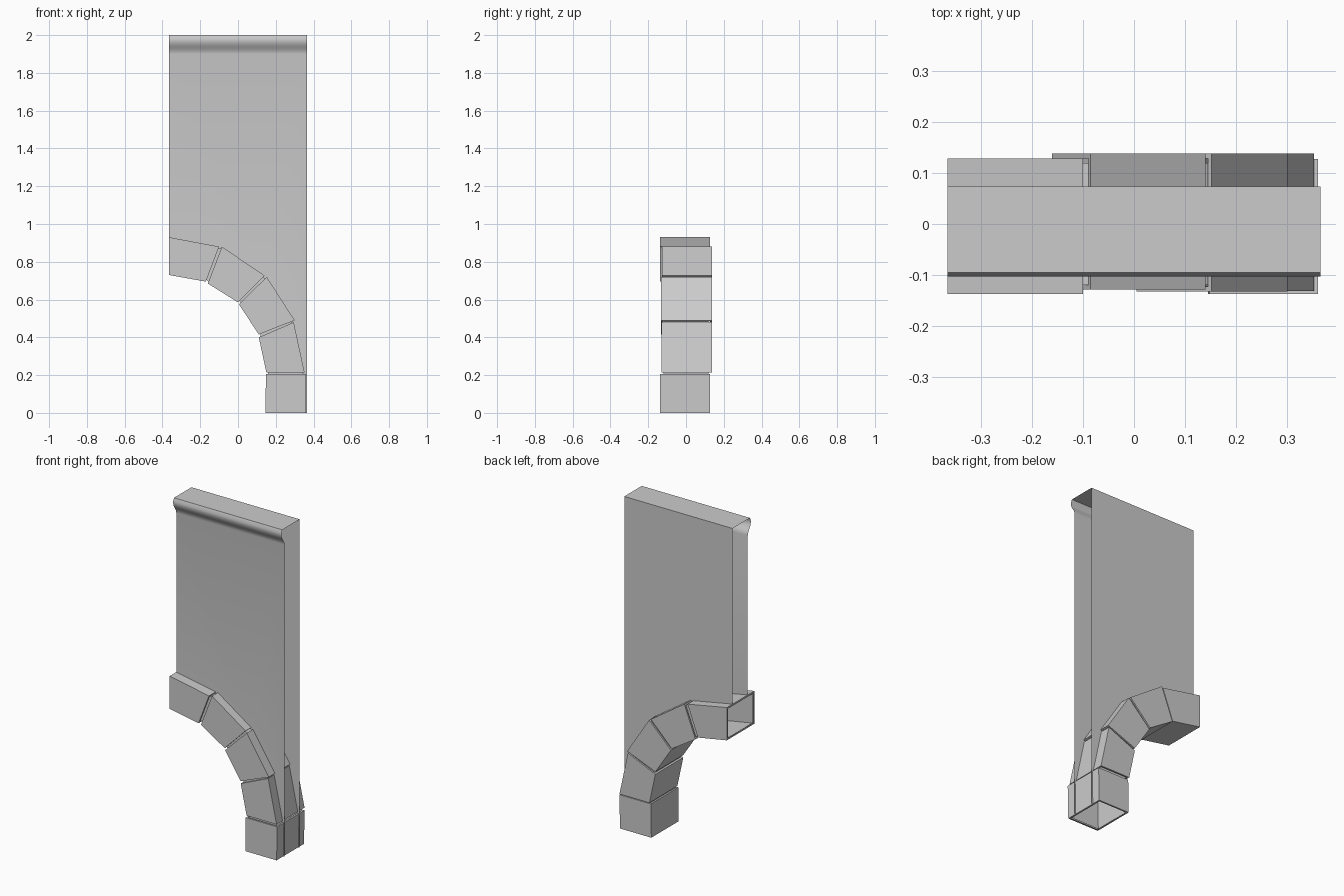
import bpy
import bmesh
import math

cube = bpy.data.objects.get("Cube")
if cube:
    bpy.data.objects.remove(cube, do_unlink=True)

GREY = (0.6, 0.6, 0.6, 1)
stone_mat = bpy.data.materials.new("plain grey stone")
stone_mat.use_nodes = True
stone_mat.diffuse_color = GREY
stone_mat.node_tree.nodes["Principled BSDF"].inputs["Base Color"].default_value = GREY


def finish(name, bm, smooth=False):
    bmesh.ops.recalc_face_normals(bm, faces=bm.faces[:])
    mesh = bpy.data.meshes.new(name)
    bm.to_mesh(mesh)
    bm.free()
    obj = bpy.data.objects.new(name, mesh)
    obj.data.materials.append(stone_mat)
    bpy.context.collection.objects.link(obj)
    if smooth:
        bpy.ops.object.select_all(action='DESELECT')
        obj.select_set(True)
        bpy.context.view_layer.objects.active = obj
        bpy.ops.object.shade_smooth_by_angle(angle=math.radians(35))


def section(outer, inner, y0, y1, inset=0.0):
    """Rectangular ring of an arch block, shrunk towards its middle."""
    (ox, oz), (ix, iz) = outer, inner
    length = math.hypot(ox - ix, oz - iz)
    dx, dz = (ox - ix) / length * inset, (oz - iz) / length * inset
    o, i = (ox - dx, oz - dz), (ix + dx, iz + dz)
    a, b = y0 + inset, y1 - inset
    return [(o[0], a, o[1]), (o[0], b, o[1]), (i[0], b, i[1]), (i[0], a, i[1])]


def tube(name, rings):
    """Open-ended tube through a row of rings."""
    bm = bmesh.new()
    rows = [[bm.verts.new(p) for p in ring] for ring in rings]
    for r, s in zip(rows, rows[1:]):
        for k in range(4):
            n = (k + 1) % 4
            bm.faces.new((r[k], r[n], s[n], s[k]))
    finish(name, bm)


# Arch blocks: outer start, outer end, inner start, inner end, front y, back y
blocks = [
    ((-.365, .93), (-.10, .88), (-.365, .73), (-.17, .695), -.137, .128),
    ((-.085, .88), (.14, .727), (-.16, .685), (.0, .585), -.128, .138),
    ((.152, .72), (.30, .49), (.005, .575), (.11, .415), -.132, .138),
    ((.295, .48), (.352, .215), (.11, .40), (.15, .215), -.131, .138),
    ((.36, .205), (.356, .0), (.148, .205), (.145, .0), -.137, .127),
]
mortar = []
for n, (o0, o1, i0, i1, y0, y1) in enumerate(blocks):
    tube(f"arch_block_{n + 1}", [
        section(o0, i0, y0, y1, 0.01), section(o0, i0, y0, y1),
        section(o1, i1, y0, y1), section(o1, i1, y0, y1, 0.01)])
    mortar += [section(o0, i0, -.13, .13, 0.011), section(o1, i1, -.13, .13, 0.011)]

# Recessed mortar seen in the joints
tube("arch_mortar", mortar)

# Wall shell, open at both ends, cut along the arch, with a moulded top edge
LEFT, RIGHT, HALF = 0.365, -0.365, 0.073
arch_edge = [(-.365, .918), (-.09, .868), (.135, .715), (.285, .485), (.342, .21), (.346, .0), (.365, .0)]
moulding = [(-HALF, 1.9), (-.075, 1.912), (-.081, 1.925), (-.09, 1.939), (-.098, 1.952),
            (-.102, 1.966), (-.103, 1.98), (-.095, 2.0), (HALF, 2.0)]
bm = bmesh.new()
strip = [(bm.verts.new((RIGHT, y, z)), bm.verts.new((LEFT, y, z))) for y, z in moulding]
for (a, b), (c, d) in zip(strip, strip[1:]):
    bm.faces.new((a, b, d, c))
for y, (right_top, left_top) in ((-HALF, strip[0]), (HALF, strip[-1])):
    low = [bm.verts.new((x, y, z)) for x, z in arch_edge]
    bm.faces.new(low + [left_top, right_top])
finish("wall_panel", bm, smooth=True)
